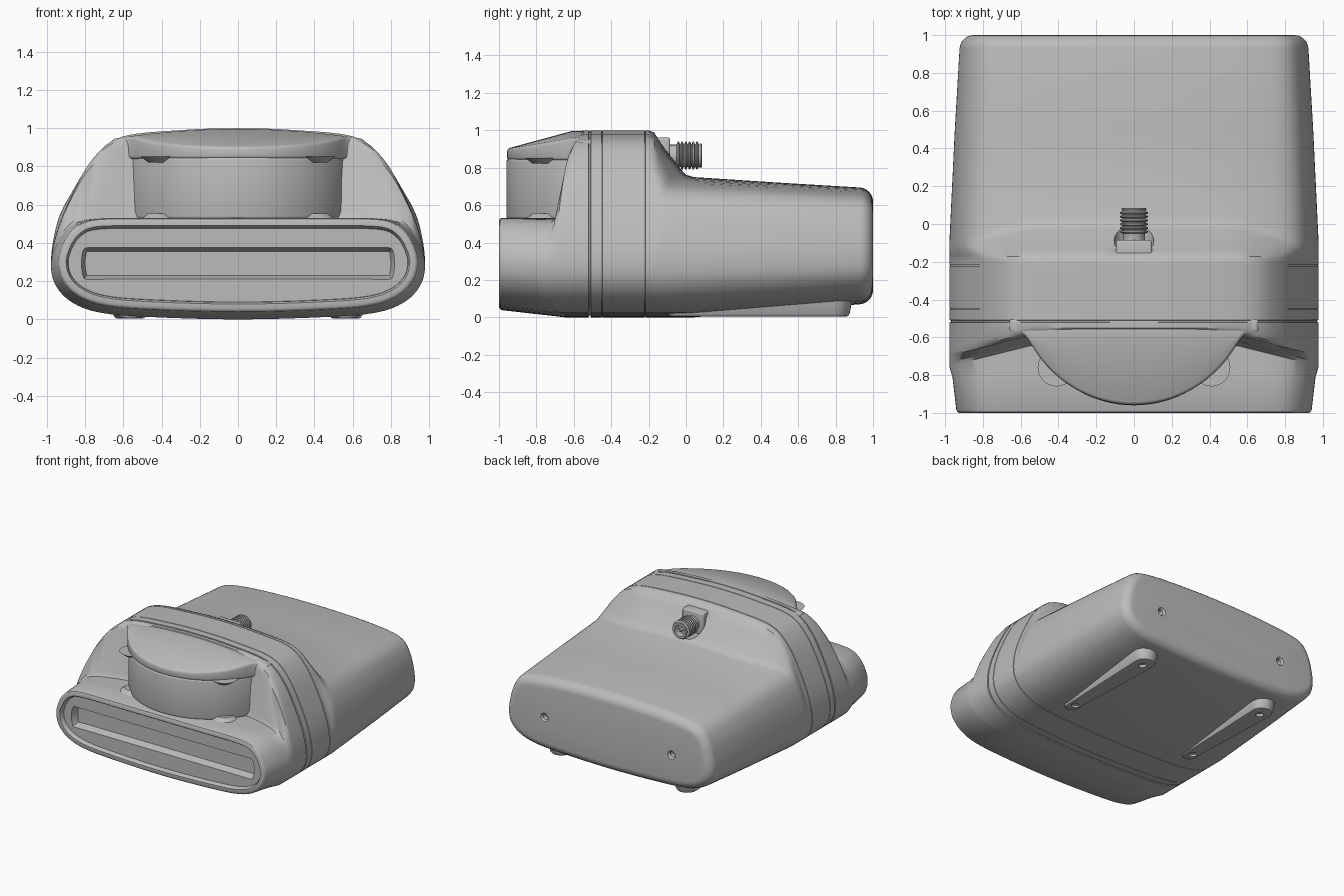
import bpy, bmesh, math
from mathutils import Vector

cube = bpy.data.objects.get("Cube")
if cube:
    bpy.data.objects.remove(cube, do_unlink=True)

grey = bpy.data.materials.new("plain_grey")
grey.use_nodes = True
grey.diffuse_color = (0.5, 0.5, 0.5, 1)
grey.node_tree.nodes["Principled BSDF"].inputs["Base Color"].default_value = (0.5, 0.5, 0.5, 1)


# ---------- helpers ----------
def loft(name, rings):
    """Closed rings with equal point counts, bridged and capped."""
    bm = bmesh.new()
    rows = [[bm.verts.new(p) for p in r] for r in rings]
    n = len(rows[0])
    for a, b in zip(rows, rows[1:]):
        for i in range(n):
            j = (i + 1) % n
            bm.faces.new((a[i], a[j], b[j], b[i]))
    bm.faces.new(rows[0])
    bm.faces.new(rows[-1])
    bmesh.ops.recalc_face_normals(bm, faces=bm.faces)
    mesh = bpy.data.meshes.new(name)
    bm.to_mesh(mesh)
    bm.free()
    ob = bpy.data.objects.new(name, mesh)
    bpy.context.collection.objects.link(ob)
    mesh.materials.append(grey)
    return ob


def activate(ob):
    bpy.ops.object.select_all(action='DESELECT')
    ob.select_set(True)
    bpy.context.view_layer.objects.active = ob


def smooth(ob, angle=35):
    activate(ob)
    bpy.ops.object.shade_smooth_by_angle(angle=math.radians(angle))


def bevel(ob, width):
    mod = ob.modifiers.new("Bevel", 'BEVEL')
    mod.width, mod.segments, mod.limit_method = width, 3, 'ANGLE'
    mod.angle_limit = math.radians(40)
    activate(ob)
    bpy.ops.object.modifier_apply(modifier=mod.name)


def cut(ob, cutter):
    mod = ob.modifiers.new("Cut", 'BOOLEAN')
    mod.operation, mod.solver, mod.object = 'DIFFERENCE', 'EXACT', cutter
    activate(ob)
    bpy.ops.object.modifier_apply(modifier=mod.name)
    bpy.data.objects.remove(cutter, do_unlink=True)


def turned(name, profile, x=0, c=0, axis='Y', sides=24):
    """Turned part; profile is (position along axis, radius)."""
    rings = []
    for s, r in profile:
        ring = []
        for k in range(sides):
            a = math.tau * k / sides
            u, v = r * math.cos(a), r * math.sin(a)
            ring.append((x + u, s, c + v) if axis == 'Y' else (x + u, c + v, s))
        rings.append(ring)
    return loft(name, rings)


def section(ctrl, steps=4):
    """Smooth closed section from half-profile control points."""
    pts = [Vector(p) for p in ctrl]
    flip = lambda p: Vector((-p.x, p.y))
    pts = [flip(pts[1])] + pts + [flip(pts[-2])]
    half = []
    for i in range(1, len(pts) - 2):
        a, b, c, d = pts[i - 1:i + 3]
        for k in range(steps):
            t = k / steps
            half.append(0.5 * (2 * b + (c - a) * t + (2 * a - 5 * b + 4 * c - d) * t * t
                               + (3 * b - a - 3 * c + d) * t ** 3))
    half.append(pts[-2])
    return half + [flip(p) for p in half[-2:0:-1]]


# ---------- main body sections ----------
base = [(0, 0), (.45, .012), (.72, .035), (.87, .09), (.955, .18), (.978, .29)]
tall = section(base + [(.95, .45), (.87, .65), (.76, .84), (.61, .955), (.3, .99), (0, 1)])
rear = section(base + [(.965, .42), (.93, .55), (.86, .66), (.72, .71), (.4, .74), (0, .75)])
front = section(base + [(.95, .39), (.9, .465), (.82, .515), (.68, .53), (.4, .53), (0, .53)])
slot = section([(0, .21), (.4, .21), (.7, .21), (.79, .21), (.81, .225), (.82, .29), (.815, .34),
                (.81, .36), (.79, .375), (.7, .375), (.4, .375), (0, .375)])


def ring(y, low, t=0, w=1, lift=0, k=1, inset=0, skew=0):
    pts = [a.lerp(b, t) for a, b in zip(low, tall)]
    pts = [Vector((p.x * w, lift + p.y * k)) for p in pts]
    out = []
    for i, p in enumerate(pts):
        d = (pts[(i + 1) % len(pts)] - pts[i - 1]).normalized()
        q = p + Vector((-d.y, d.x)) * inset
        out.append((q.x, y + skew * max(0, abs(p.x) - .55), q.y))
    return out


def nose(y, inset=0):
    u = (-y - .645) / .355
    return ring(y, front, 0, 1 - .04 * u, .04 * u, 1 - .075 * u, inset, -.25 * max(0, 1 - u * 2))


def tail(y, inset=0):
    u = max(0, y)
    return ring(y, rear, 0, 1 - .06 * u, .075 * u, 1 - .18 * u, inset)


# front slot, recessed panel and rim
rings = [ring(-.91, slot, inset=.02), ring(-.965, slot), nose(-.965, .055), nose(-.985, .05),
         nose(-1, .04), nose(-1, .015), nose(-.995, .005), nose(-.985), nose(-.8)]
# step up to the tall middle
for y, t in [(-.645, 0), (-.625, .08), (-.59, .88), (-.575, .96), (-.55, 1)]:
    rings.append(ring(y, front, t, skew=-.25))
# middle band with a seam and two fine grooves
for y, depth, h in [(-.515, .01, .004), (-.45, .004, .002), (-.22, .004, .002)]:
    rings += [ring(y + o * h, tall, 1, inset=d)
              for o, d in [(-1.5, 0), (-1, depth), (1, depth), (1.5, 0)]]
# slope down to the rear housing
for y, t in [(-.2, 1), (-.17, .95), (-.13, .7), (-.03, .18), (0, .05), (.04, 0)]:
    rings.append(ring(y, rear, t, skew=-.35 * (1 - t)))
rings.append(tail(.5))
# rounded rear end
radius = .07
for i in range(7):
    a = math.pi / 2 * i / 6
    rings.append(tail(1 - radius + radius * math.sin(a), radius * (1 - math.cos(a))))
body = loft("body_shell", rings)

# connector pocket and rear screw holes
cut(body, turned("pocket_cutter", [(-.13, .105), (.12, .105)], 0, .87))
for sx in (-1, 1):
    cut(body, turned("hole_cutter", [(.95, .02), (.985, .022), (1.01, .042)], sx * .57, .36))
smooth(body)

# ---------- hood over the drum ----------
def hood_front(x):
    arc = -.338 - math.sqrt(max(0, .617 ** 2 - x * x))
    d = arc + .575
    return -.575 + (d - math.hypot(d, .05)) / 2


def hood_top(x, y):
    return .996 - .12 * x * x - .27 * max(0, -.61 - y)


rings = []
for i in range(-33, 34):
    x = i * .02
    yf = hood_front(x)
    ym = max(yf + .03, -.61)
    rings.append([(x, -.5, .84), (x, yf, .84), (x, yf, hood_top(x, yf)),
                  (x, ym, hood_top(x, ym)), (x, -.5, hood_top(x, -.5))])
hood = loft("hood", rings)
bevel(hood, .022)
smooth(hood)

# ---------- drum under the hood ----------
arc = [(.6 * math.cos(a), -.36 - .6 * math.sin(a))
       for a in (math.pi * k / 48 for k in range(49))]
drum = loft("drum", [[(x, y, z) for x, y in arc] for z in (.525, .848)])
bevel(drum, .015)
smooth(drum)

# small clips on the drum edge
for sx in (-1, 1):
    for z, r0, r1 in ((.525, .1, .06), (.822, .06, .1)):
        clip = turned("drum_clip", [(z, r0), (z + .03, r1)], sx * .41, -.76, 'Z')
        smooth(clip)

# ---------- threaded connector ----------
def box(name, x0, x1, y0, y1, z0, z1):
    return loft(name, [[(x0, y, z0), (x1, y, z0), (x1, y, z1), (x0, y, z1)] for y in (y0, y1)])


flange = box("connector_flange", -.095, .095, -.2, -.085, .785, .962)
bevel(flange, .012)
smooth(flange)
thread = [(-.1, .058), (-.055, .058)]
for i in range(6):
    y = -.05 + i * .02
    thread += [(y, .06), (y + .006, .075), (y + .012, .075), (y + .018, .06)]
thread += [(.08, .066), (.085, .062), (.085, .045), (.03, .045)]
smooth(turned("connector_thread", thread, 0, .865))
smooth(turned("connector_pin", [(.02, .014), (.075, .014), (.08, .008)], 0, .865, sides=12))

# ---------- underside rails with screw holes ----------
for sx in (-1, 1):
    rings = []
    for z, grow in [(.1, .02), (.02, .005), (.008, -.003), (.004, -.015)]:
        ring_pts = []
        for yc, r, start in ((.79, .08, 0), (-.04, .05, math.pi)):
            for k in range(13):
                a = start + math.pi * k / 12
                ring_pts.append((sx * .565 + (r + grow) * math.cos(a),
                                 yc + (r + grow) * math.sin(a), z))
        rings.append(ring_pts)
    rail = loft("underside_rail", rings)
    for y in (0, .77):
        cut(rail, turned("rail_cutter", [(-.01, .032), (.025, .026)], sx * .565, y, 'Z'))
    smooth(rail)
